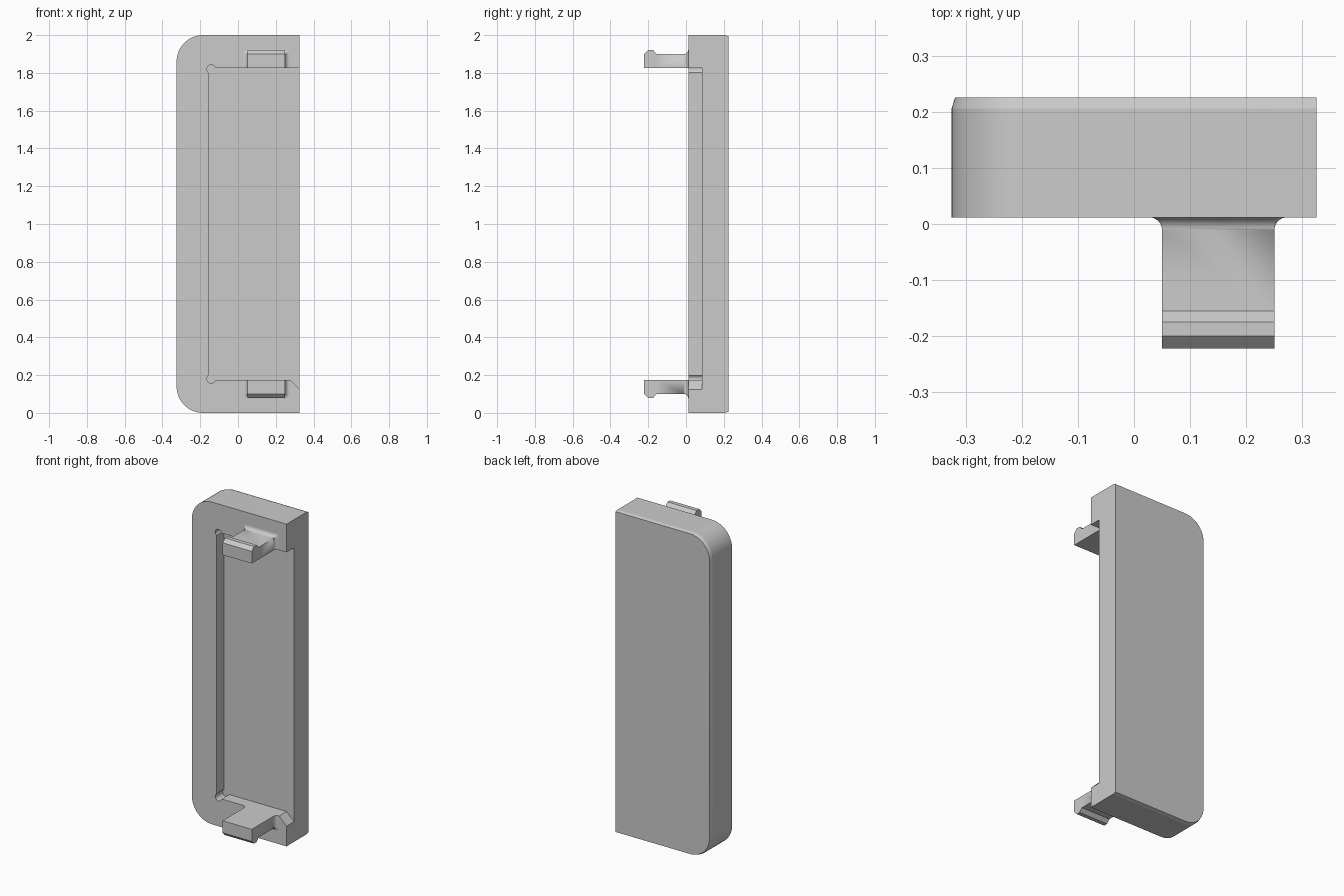
import bpy, bmesh
from math import sin, cos, pi, sqrt, atan2, radians

if "Cube" in bpy.data.objects:
    bpy.data.objects.remove(bpy.data.objects["Cube"])

FRONT, BACK = 0.012, 0.225
HALF_W = 0.325
POCKET_TOP = 1.825


def loft(name, sections, flip=False, cap_end=True):
    """Skin equal-length (x, z) outlines placed at successive y values."""
    bm = bmesh.new()
    rings = [[bm.verts.new((x, y, 2 - z if flip else z)) for x, z in pts]
             for y, pts in sections]
    n = len(rings[0])
    for a, b in zip(rings, rings[1:]):
        for i in range(n):
            j = (i + 1) % n
            bm.faces.new((a[i], a[j], b[j], b[i]))
    bm.faces.new(rings[0])
    if cap_end:
        bm.faces.new(rings[-1])
    bmesh.ops.remove_doubles(bm, verts=bm.verts[:], dist=1e-5)
    bmesh.ops.recalc_face_normals(bm, faces=bm.faces[:])
    me = bpy.data.meshes.new(name)
    bm.to_mesh(me)
    bm.free()
    ob = bpy.data.objects.new(name, me)
    bpy.context.collection.objects.link(ob)
    return ob


def arc(cx, cz, r, a0, a1, steps):
    return [(cx + r * cos(a0 + (a1 - a0) * i / steps),
             cz + r * sin(a0 + (a1 - a0) * i / steps)) for i in range(steps + 1)]


def activate(ob):
    bpy.ops.object.select_all(action='DESELECT')
    ob.select_set(True)
    bpy.context.view_layer.objects.active = ob


# Plate outline: square on the right, rounded on the left, inset by d
def plate_outline(d):
    r = 0.14
    c = -HALF_W + r
    return ([(HALF_W, d), (HALF_W, 2 - d)]
            + arc(c, 2 - r, r - d, pi / 2, pi, 16)
            + arc(c, r, r - d, pi, 1.5 * pi, 16))


plate = loft("cover_plate", [(FRONT, plate_outline(0)),
                             (0.206, plate_outline(0)),
                             (BACK, plate_outline(0.006))])

# Pocket outline: open on the right, round corner reliefs, one lead-in chamfer
cx, cz, r, wall = -0.142, 1.82, 0.023, -0.155
a0 = atan2(POCKET_TOP - cz, sqrt(r * r - (POCKET_TOP - cz) ** 2))
a1 = 2 * pi - atan2(sqrt(r * r - (wall - cx) ** 2), wall - cx)
relief = arc(cx, cz, r, a0, a1, 16)
pocket = ([(0.36, POCKET_TOP)] + relief
          + [(x, 2 - z) for x, z in reversed(relief)]
          + [(0.275, 0.175), (0.36, 0.09)])
cutter = loft("pocket_cutter", [(-0.1, pocket), (0.085, pocket)])
cutter.hide_render = True

mod = plate.modifiers.new("pocket", 'BOOLEAN')
mod.object = cutter
mod.operation = 'DIFFERENCE'
mod.solver = 'EXACT'
activate(plate)
bpy.ops.object.modifier_apply(modifier=mod.name)
bpy.data.objects.remove(cutter, do_unlink=True)


# Snap clip cross-section: height h, flared outwards by o at its root
def clip_section(h, o):
    x0, x1, zb = 0.05, 0.25, POCKET_TOP
    zt = zb + h
    return ([(x0 - o, zb), (x1 + o, zb)]
            + arc(x1, zt, o, 0, pi / 2, 6)
            + arc(x0, zt, o, pi / 2, pi, 6))


stem, barb, fillet = 0.075, 0.097, 0.023
clip = [(y, clip_section(h, 0)) for y, h in
        ((-0.222, stem), (-0.2, barb), (-0.175, barb), (-0.155, stem))]
for i in range(9):
    t = i / 8 * pi / 2
    clip.append((FRONT - fillet + fillet * sin(t),
                 clip_section(stem, fillet * (1 - cos(t)))))
upper = loft("upper_snap_clip", clip, cap_end=False)
lower = loft("lower_snap_clip", clip, flip=True, cap_end=False)

# Smooth curved areas, keep the hard edges
for ob in (plate, upper, lower):
    activate(ob)
    bpy.ops.object.shade_smooth_by_angle(angle=radians(16))
